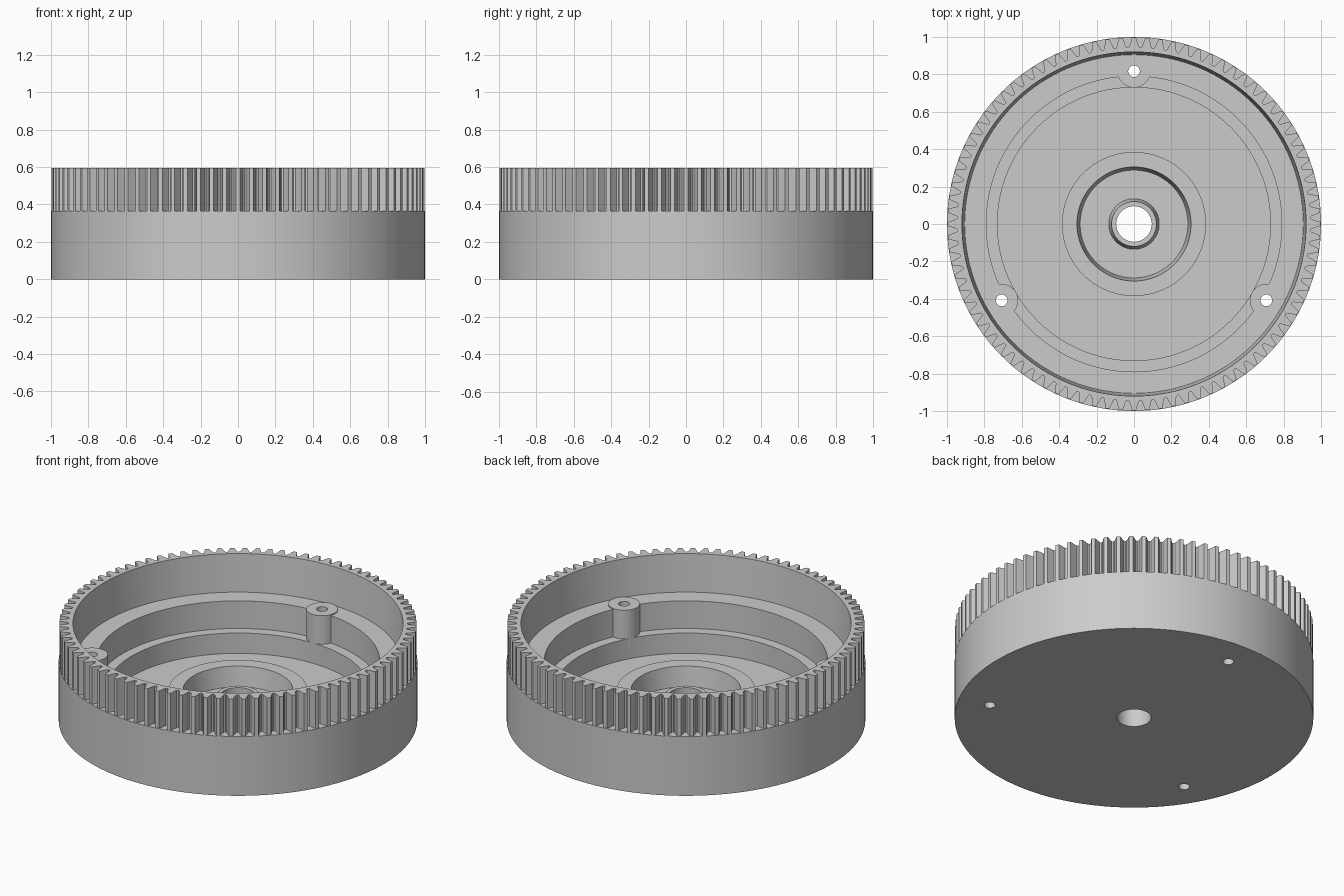
import bpy, bmesh
from math import cos, sin, pi, tau, radians
from mathutils import Matrix, Vector

old = bpy.data.objects.get("Cube")
if old:
    bpy.data.objects.remove(old, do_unlink=True)

grey = bpy.data.materials.new("plain grey")
grey.use_nodes = True
colour = (0.6, 0.6, 0.6, 1)
grey.diffuse_color = colour
grey.node_tree.nodes["Principled BSDF"].inputs["Base Color"].default_value = colour

LEDGE, TOP, SEGMENTS, TEETH = 0.365, 0.595, 144, 88


def make_object(name, bm):
    bmesh.ops.recalc_face_normals(bm, faces=bm.faces)
    mesh = bpy.data.meshes.new(name)
    bm.to_mesh(mesh)
    bm.free()
    mesh.materials.append(grey)
    obj = bpy.data.objects.new(name, mesh)
    bpy.context.collection.objects.link(obj)
    return obj


def bridge(bm, loop_a, loop_b):
    n = len(loop_a)
    for i in range(n):
        j = (i + 1) % n
        bm.faces.new((loop_a[i], loop_a[j], loop_b[j], loop_b[i]))


def circle(bm, radius, z, angles):
    return [bm.verts.new((radius * cos(a), radius * sin(a), z)) for a in angles]


def cylinders(name, radius, low, high, centres):
    bm = bmesh.new()
    for c in centres:
        bmesh.ops.create_cone(bm, cap_ends=True, segments=40, radius1=radius,
                              radius2=radius, depth=high - low,
                              matrix=Matrix.Translation((c.x, c.y, (low + high) / 2)))
    return make_object(name, bm)


def boolean(target, tool, operation):
    tool.hide_render = True
    mod = target.modifiers.new(operation.lower(), "BOOLEAN")
    mod.operation, mod.solver, mod.object = operation, "EXACT", tool
    bpy.context.view_layer.objects.active = target
    bpy.ops.object.modifier_apply(modifier=mod.name)
    bpy.data.objects.remove(tool, do_unlink=True)


def smooth(obj):
    bpy.ops.object.select_all(action="DESELECT")
    obj.select_set(True)
    bpy.context.view_layer.objects.active = obj
    bpy.ops.object.shade_smooth_by_angle(angle=radians(30))


# Stepped body with raised hub, recess and central bored boss
profile = [(0.095, 0), (1, 0), (1, LEDGE), (0.79, LEDGE), (0.79, 0.195),
           (0.73, 0.195), (0.73, 0.07), (0.385, 0.07), (0.385, 0.19),
           (0.305, 0.19), (0.288, 0.07), (0.135, 0.07), (0.12, 0.155), (0.095, 0.155)]
bm = bmesh.new()
steps = [tau * i / SEGMENTS for i in range(SEGMENTS)]
rings = [circle(bm, r, z, steps) for r, z in profile]
for k, ring in enumerate(rings):
    bridge(bm, ring, rings[(k + 1) % len(rings)])
body = make_object("housing_body", bm)

# Three screw posts on the ledge, drilled right through the base
centres = [Vector((0.817 * cos(a), 0.817 * sin(a))) for a in
           (pi / 2 + tau * i / 3 for i in range(3))]
boolean(body, cylinders("screw_posts", 0.088, 0.12, LEDGE + 0.006, centres), "UNION")
boolean(body, cylinders("screw_holes", 0.031, -0.1, 0.5, centres), "DIFFERENCE")
smooth(body)

# Toothed rim with a slightly tapered inner wall
tooth = [(-0.5, 0.943), (-0.38, 0.948), (-0.27, 0.97), (-0.15, 0.997),
         (0.15, 0.997), (0.27, 0.97), (0.38, 0.948)]
outline = [(tau * (i + f) / TEETH, r) for i in range(TEETH) for f, r in tooth]
angles = [a for a, r in outline]
bm = bmesh.new()
inner_low = circle(bm, 0.905, LEDGE, angles)
inner_high = circle(bm, 0.92, TOP, angles)
outer_high, outer_low = [[bm.verts.new((r * cos(a), r * sin(a), z)) for a, r in outline]
                         for z in (TOP, LEDGE)]
bridge(bm, inner_low, inner_high)
bridge(bm, inner_high, outer_high)
bridge(bm, outer_high, outer_low)
rim = make_object("toothed_rim", bm)
smooth(rim)
